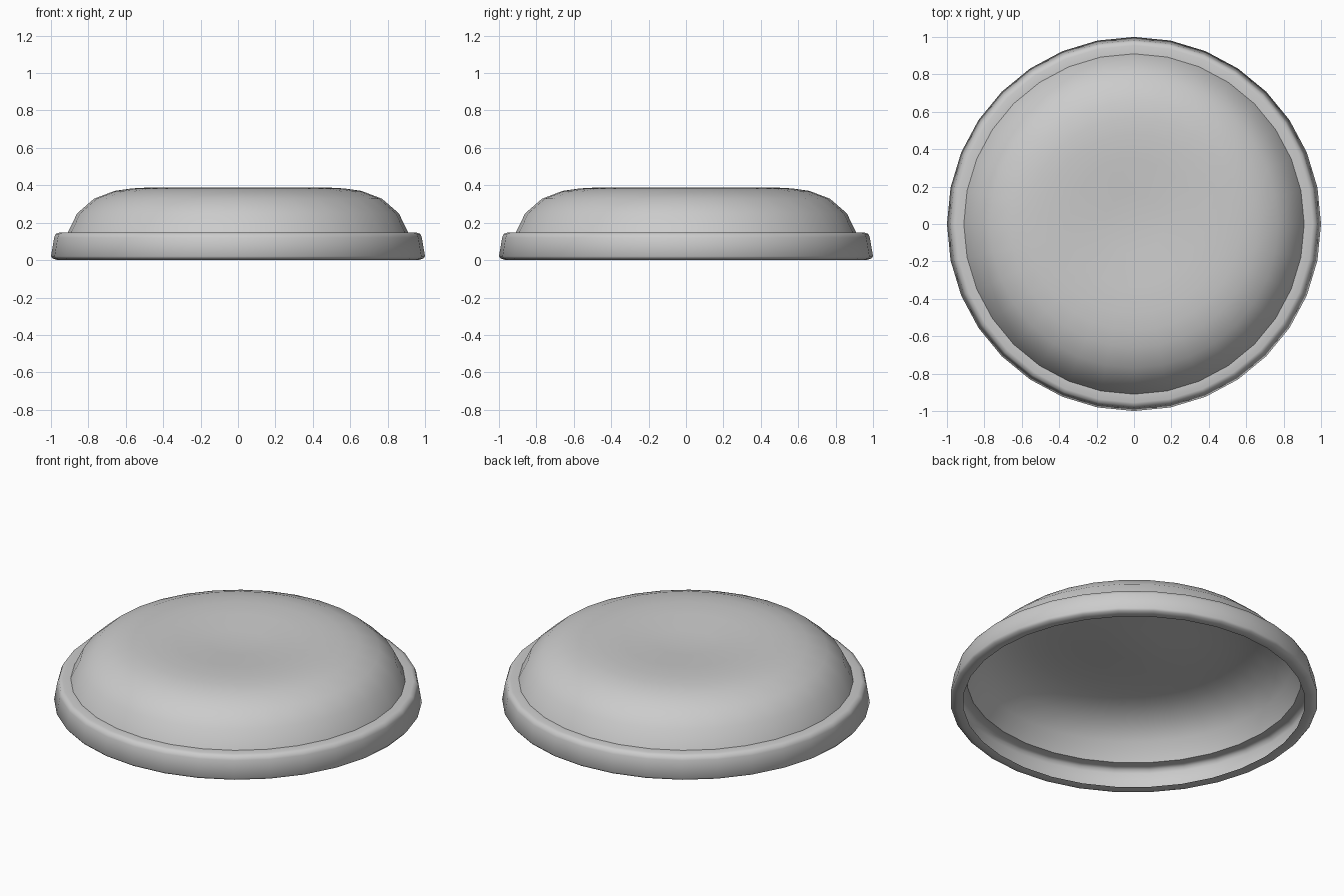
import bpy, bmesh, math

if "Cube" in bpy.data.objects:
    bpy.data.objects.remove(bpy.data.objects["Cube"])

SIDES = 32

# Cross-section of the thin pressed skin (radius, height):
# slightly dished crown, rounded shoulder, flat step, rim wall, curled-in lip
profile = [
    (0, 0.363), (0.16, 0.37), (0.34, 0.383), (0.48, 0.388), (0.57, 0.383),
    (0.66, 0.37), (0.77, 0.328), (0.86, 0.25), (0.91, 0.147),
    (0.955, 0.147), (0.975, 0.14), (0.983, 0.12), (1.0, 0.02),
    (0.99, 0.008), (0.965, 0.0), (0.93, 0.006),
]

# Revolve the section into a single-skin lid
bm = bmesh.new()
verts = [bm.verts.new((r, 0, z)) for r, z in profile]
edges = [bm.edges.new(pair) for pair in zip(verts, verts[1:])]
bmesh.ops.spin(bm, geom=verts + edges, cent=(0, 0, 0), axis=(0, 0, 1),
               angle=math.tau, steps=SIDES, use_duplicate=False)
bmesh.ops.remove_doubles(bm, verts=bm.verts[:], dist=0.0005)
bmesh.ops.recalc_face_normals(bm, faces=bm.faces[:])
mesh = bpy.data.meshes.new("round_lid")
bm.to_mesh(mesh)
bm.free()
lid = bpy.data.objects.new("round_lid", mesh)
bpy.context.collection.objects.link(lid)

# Smooth shading with a crisp seam where the dome meets the step
bpy.context.view_layer.objects.active = lid
lid.select_set(True)
bpy.ops.object.shade_smooth_by_angle(angle=math.radians(55))
